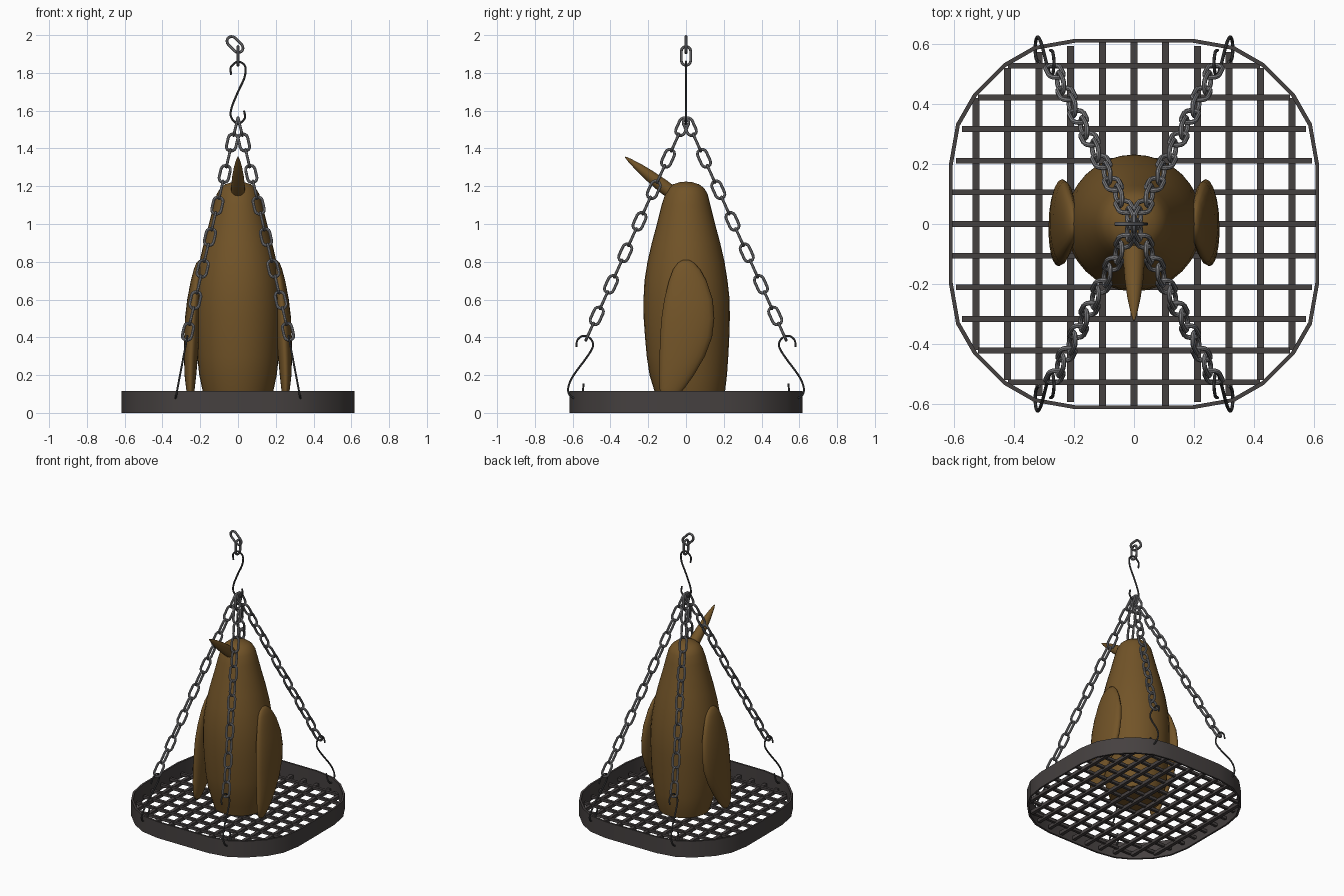
import bpy, bmesh, math
from mathutils import Vector as V

if "Cube" in bpy.data.objects:
    bpy.data.objects.remove(bpy.data.objects["Cube"])


def material(name, col):
    m = bpy.data.materials.new(name)
    m.diffuse_color = (*col, 1)
    m.use_nodes = True
    m.node_tree.nodes["Principled BSDF"].inputs["Base Color"].default_value = m.diffuse_color
    return m


BROWN = material("brown", (0.168, 0.088, 0.021))
IRON = material("dark iron", (0.06, 0.052, 0.051))
STEEL = material("chain steel", (0.22, 0.22, 0.23))
WIRE = material("hook wire", (0.06, 0.06, 0.062))


def finish(bm, name, mat, angle=40):
    bmesh.ops.recalc_face_normals(bm, faces=bm.faces)
    me = bpy.data.meshes.new(name)
    bm.to_mesh(me)
    bm.free()
    ob = bpy.data.objects.new(name, me)
    bpy.context.collection.objects.link(ob)
    me.materials.append(mat)
    bpy.ops.object.select_all(action='DESELECT')
    ob.select_set(True)
    bpy.context.view_layer.objects.active = ob
    bpy.ops.object.shade_smooth_by_angle(angle=math.radians(angle))
    return ob


def skin(bm, rings, closed=False):
    """Join rings of points with quads, capping the ends unless closed."""
    vs = [[bm.verts.new(p) for p in r] for r in rings]
    n, m = len(vs[0]), len(vs)
    for i in range(m if closed else m - 1):
        a, b = vs[i], vs[(i + 1) % m]
        for j in range(n):
            k = (j + 1) % n
            bm.faces.new((a[j], a[k], b[k], b[j]))
    if not closed:
        bm.faces.new(vs[0])
        bm.faces.new(vs[-1])


def tube(bm, pts, normal, r, closed=False, sides=8):
    """Wire along a planar path; four sides give a square bar."""
    n, m = normal.normalized(), len(pts)
    rings = []
    for i, p in enumerate(pts):
        a = pts[(i - 1) % m] if closed else pts[max(i - 1, 0)]
        b = pts[(i + 1) % m] if closed else pts[min(i + 1, m - 1)]
        s = (b - a).normalized().cross(n)
        ang = [2 * math.pi * (k + 0.5) / sides for k in range(sides)]
        rings.append([p + r * (math.cos(t) * s + math.sin(t) * n) for t in ang])
    skin(bm, rings, closed)


def link(bm, c, along, wide, s=0.025, r=0.025, wire=0.008):
    """Stadium shaped chain link."""
    u = along.normalized()
    w = (wide - u * wide.dot(u)).normalized()
    pts = []
    for end in (1, -1):
        for k in range(8):
            t = math.pi * k / 7
            pts.append(c + end * (u * (s + r * math.sin(t)) + w * r * math.cos(t)))
    tube(bm, pts, u.cross(w), wire, True)


def spline(p, steps=4):
    """Smooth path through the points."""
    q = [2 * p[0] - p[1]] + p + [2 * p[-1] - p[-2]]
    out = []
    for i in range(1, len(q) - 2):
        a, b, c, d = q[i - 1:i + 3]
        for k in range(steps):
            t = k / steps
            out.append(0.5 * (2 * b + (c - a) * t + (2 * a - 5 * b + 4 * c - d) * t * t
                              + (3 * b - a - 3 * c + d) * t ** 3))
    return out + [p[-1]]


# Tray rim: thin band on a rounded square outline
quad = [(0.618, 0.2), (0.594, 0.335), (0.536, 0.436), (0.436, 0.536), (0.335, 0.594), (0.2, 0.618)]
outline = []
for k in range(4):
    for x, y in quad:
        for _ in range(k):
            x, y = -y, x
        outline.append((x, y))
bm = bmesh.new()
f = 0.98
skin(bm, [[V((x, y, 0)), V((x, y, 0.115)), V((x * f, y * f, 0.115)), V((x * f, y * f, 0))]
          for x, y in outline], True)
finish(bm, "tray_rim", IRON)


# Tray grid: two layers of crossing square bars
def reach(c):
    c = abs(c)
    if c <= 0.2:
        return 0.61
    for (x1, y1), (x2, y2) in zip(quad, quad[1:]):
        if x2 <= c <= x1:
            return y1 + (y2 - y1) * (c - x1) / (x2 - x1) - 0.022


bm = bmesh.new()
for i in range(-5, 6):
    c = i * 0.1057
    h = reach(c)
    tube(bm, [V((c, -h, 0.026)), V((c, h, 0.026))], V((0, 0, 1)), 0.0165, sides=4)
    tube(bm, [V((-h, c, 0.036)), V((h, c, 0.036))], V((0, 0, 1)), 0.0135, sides=4)
finish(bm, "tray_grid", IRON)

# Bird body: rings of (z, radius, y shift)
body = [(0.045, 0.167, 0.02), (0.115, 0.187, 0.02), (0.2, 0.205, 0.012), (0.3, 0.216, 0.008),
        (0.4, 0.223, 0.006), (0.5, 0.228, 0.004), (0.6, 0.228, 0.003), (0.7, 0.22, 0),
        (0.8, 0.204, 0), (0.9, 0.181, 0), (1.0, 0.154, 0), (1.1, 0.129, 0),
        (1.16, 0.112, 0.002), (1.19, 0.094, 0.002), (1.21, 0.069, 0), (1.221, 0.035, 0),
        (1.224, 0.005, 0)]


def ellipse(cx, cy, z, rx, ry, n=32):
    return [V((cx + rx * math.cos(2 * math.pi * k / n), cy + ry * math.sin(2 * math.pi * k / n), z))
            for k in range(n)]


bm = bmesh.new()
skin(bm, [ellipse(0, dy, z, r, r) for z, r, dy in body])
finish(bm, "bird_body", BROWN, 60)

# Beak: raised tapering cone
bm = bmesh.new()
base, tip = V((0, -0.075, 1.165)), V((0, -0.322, 1.355))
axis = (tip - base).normalized()
up = axis.cross(V((1, 0, 0)))
rings = []
for t, r in ((0, 0.036), (0.2, 0.036), (0.45, 0.031), (0.7, 0.022), (0.9, 0.011), (1, 0.003)):
    c = base.lerp(tip, t)
    rings.append([c + r * (math.cos(a * math.pi / 8) * V((1, 0, 0)) + math.sin(a * math.pi / 8) * up)
                  for a in range(16)])
skin(bm, rings)
finish(bm, "beak", BROWN, 60)

# Wings: lens sections of (z, x centre, half thickness, y back, y front)
wing = [(0.07, 0.252, 0.01, -0.115, -0.07), (0.09, 0.252, 0.017, -0.132, -0.045),
        (0.13, 0.252, 0.023, -0.14, -0.008), (0.2, 0.252, 0.031, -0.141, 0.042),
        (0.3, 0.249, 0.037, -0.14, 0.1), (0.4, 0.244, 0.041, -0.137, 0.138),
        (0.5, 0.24, 0.041, -0.13, 0.15), (0.6, 0.231, 0.038, -0.115, 0.142),
        (0.7, 0.22, 0.03, -0.09, 0.108), (0.76, 0.21, 0.024, -0.068, 0.075),
        (0.795, 0.204, 0.016, -0.042, 0.042), (0.81, 0.2, 0.006, -0.015, 0.015)]
for side, name in ((1, "right_wing"), (-1, "left_wing")):
    bm = bmesh.new()
    skin(bm, [ellipse(side * x, (a + b) / 2, z, r, (b - a) / 2, 20) for z, x, r, a, b in wing])
    finish(bm, name, BROWN, 60)

# Four chains and their rim hooks
hook = [(0.58, 0.35), (0.575, 0.385), (0.545, 0.408), (0.508, 0.395), (0.492, 0.355),
        (0.525, 0.295), (0.598, 0.195), (0.624, 0.13), (0.612, 0.09), (0.58, 0.078),
        (0.55, 0.1), (0.542, 0.155)]
chains, hooks = bmesh.new(), bmesh.new()
for sx in (1, -1):
    for sy in (1, -1):
        low, high = V((sx * 0.265, sy * 0.51, 0.43)), V((sx * 0.012, sy * 0.02, 1.515))
        for i in range(14):
            wide = V((0, 1, 0)) if i % 2 else V((1, 0, 0))
            link(chains, low.lerp(high, i / 13), high - low, wide)
        path = [V((sx * (0.345 - 0.19 * z), sy * y, z)) for y, z in hook]
        tube(hooks, spline(path), V((1, 0, sx * 0.19)), 0.0055)
finish(chains, "suspension_chains", STEEL)
finish(hooks, "rim_hooks", WIRE)

# Top hook and the two links above it
bm = bmesh.new()
top = [(-0.036, 1.79), (-0.038, 1.83), (0, 1.86), (0.038, 1.835), (0.034, 1.775), (0, 1.7),
       (-0.034, 1.615), (-0.036, 1.565), (0, 1.53), (0.036, 1.56), (0.032, 1.6)]
tube(bm, spline([V((x, 0, z)) for x, z in top]), V((0, 1, 0)), 0.006)
finish(bm, "top_hook", WIRE)
bm = bmesh.new()
link(bm, V((0, 0, 1.89)), V((0, 0, 1)), V((0, 1, 0)))
link(bm, V((-0.016, 0, 1.95)), V((-1, 0, 1)), V((1, 0, 1)))
finish(bm, "top_links", STEEL)
